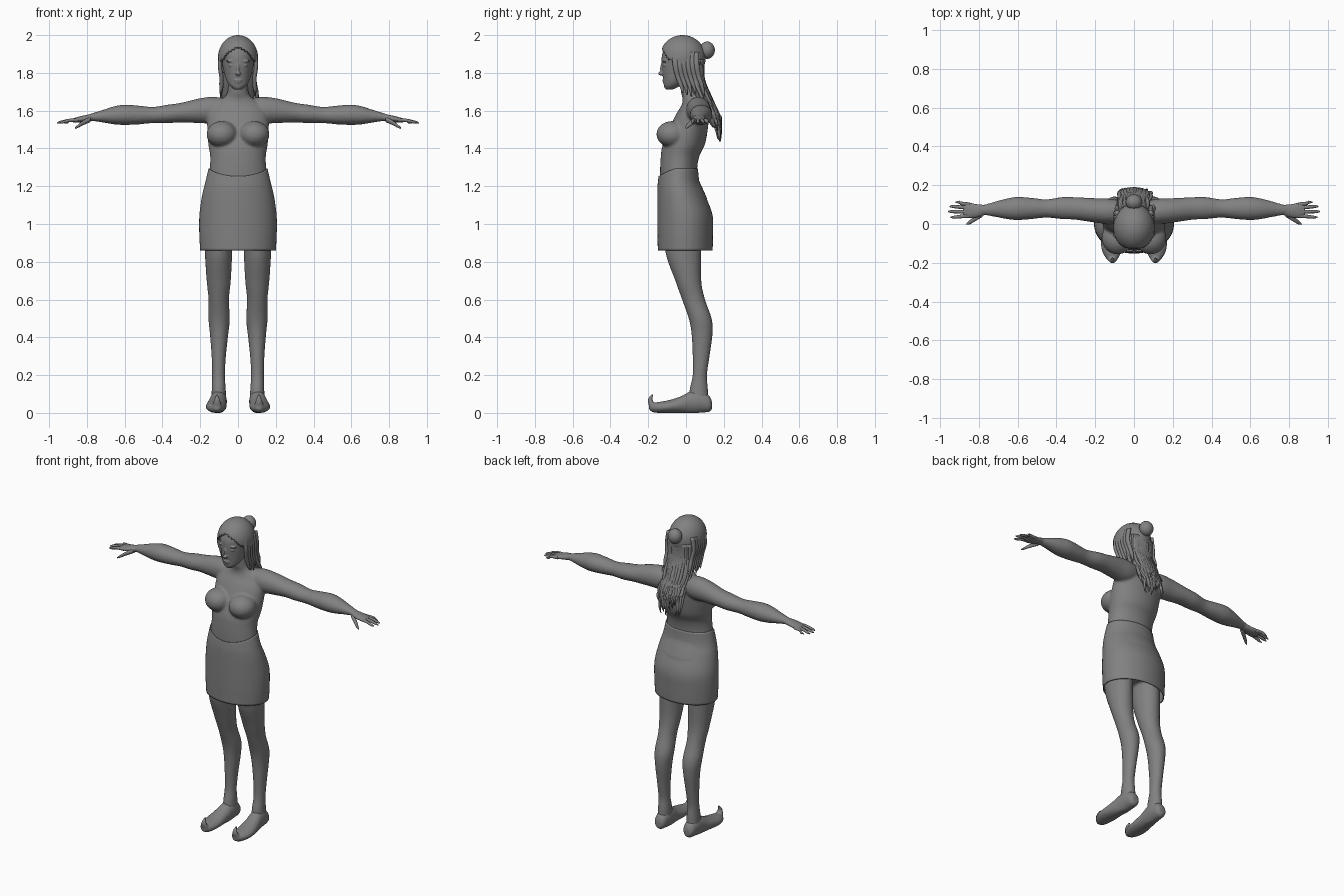
import bpy, bmesh, math, random
from mathutils import Vector, Matrix

random.seed(4)
grey = bpy.data.materials.new("plain_grey")
grey.diffuse_color = (0.22, 0.22, 0.22, 1)
AXES = {'z': (Vector((1, 0, 0)), Vector((0, 1, 0))),
        'x': (Vector((0, 1, 0)), Vector((0, 0, 1))),
        'y': (Vector((1, 0, 0)), Vector((0, 0, 1)))}


def smooth_rows(rows, steps):
    """Catmull-Rom interpolation between the cross-sections."""
    out = []
    for i in range(len(rows) - 1):
        p0, p1 = Vector(rows[max(i - 1, 0)]), Vector(rows[i])
        p2, p3 = Vector(rows[i + 1]), Vector(rows[min(i + 2, len(rows) - 1)])
        for k in range(steps):
            t = k / steps
            out.append(0.5 * (2 * p1 + (p2 - p0) * t + (2 * p0 - 5 * p1 + 4 * p2 - p3) * t * t
                              + (3 * p1 - p0 - 3 * p2 + p3) * t ** 3))
    return out + [Vector(rows[-1])]


def loft(bm, rows, axis='z', n=24, steps=4, cap=True, side=1):
    """Skin elliptical sections (x, y, z, radius_u, radius_v)."""
    u, v = AXES[axis]
    rings = []
    for r in smooth_rows(rows, steps):
        c = Vector((r[0] * side, r[1], r[2]))
        rings.append([bm.verts.new(c + u * r[3] * math.cos(a) + v * r[4] * math.sin(a))
                      for a in (2 * math.pi * i / n for i in range(n))])
    faces = []
    for a, b in zip(rings, rings[1:]):
        for i in range(n):
            j = (i + 1) % n
            faces.append(bm.faces.new((a[i], a[j], b[j], b[i])))
    if cap:
        faces += [bm.faces.new(rings[0][::-1]), bm.faces.new(rings[-1])]
    bmesh.ops.recalc_face_normals(bm, faces=faces)
    return rings


def ball(bm, loc, rad, seg=24):
    m = Matrix.Translation(loc) @ Matrix.Diagonal((*rad, 1))
    return bmesh.ops.create_uvsphere(bm, u_segments=seg, v_segments=seg // 2, radius=1, matrix=m)


def finish(bm, name, voxel=0, relax=0):
    me = bpy.data.meshes.new(name)
    bm.to_mesh(me)
    bm.free()
    me.materials.append(grey)
    me.shade_smooth()
    ob = bpy.data.objects.new(name, me)
    bpy.context.collection.objects.link(ob)
    if voxel:
        m = ob.modifiers.new("fuse", 'REMESH')
        m.mode, m.voxel_size, m.use_smooth_shade = 'VOXEL', voxel, True
        s = ob.modifiers.new("relax", 'SMOOTH')
        s.factor, s.iterations = 0.5, relax
    return ob


# Body: torso, bust, arms and legs fused into one skin
bm = bmesh.new()
loft(bm, [(0, 0, .93, .16, .10), (0, -.005, 1.1, .18, .125), (0, -.037, 1.25, .155, .10),
          (0, -.033, 1.35, .147, .101), (0, -.012, 1.42, .157, .112), (0, .012, 1.5, .163, .103),
          (0, .035, 1.58, .16, .088), (0, .047, 1.63, .13, .07), (0, .04, 1.665, .08, .058),
          (0, .025, 1.70, .055, .052), (0, .015, 1.8, .05, .05)], n=40)
for s in (1, -1):
    ball(bm, (.085 * s, -.073, 1.475), (.082, .084, .07))
    loft(bm, [(.02, .06, 1.61, .05, .045), (.12, .065, 1.603, .065, .07), (.2, .07, 1.6, .063, .066),
              (.3, .08, 1.59, .058, .052), (.37, .082, 1.583, .057, .049), (.45, .08, 1.577, .047, .043),
              (.52, .08, 1.577, .054, .049), (.6, .08, 1.578, .06, .054), (.66, .078, 1.575, .052, .047),
              (.7, .077, 1.572, .043, .037), (.77, .073, 1.566, .027, .021), (.8, .071, 1.56, .027, .018)],
         'x', side=s)
    loft(bm, [(.1, -.01, 1.02, .075, .09), (.103, -.015, .86, .073, .096), (.102, .012, .7, .064, .069),
              (.102, .04, .6, .054, .061), (.1, .075, .5, .057, .061), (.1, .085, .42, .049, .056),
              (.102, .08, .3, .038, .045), (.103, .073, .2, .034, .038), (.102, .068, .13, .037, .048),
              (.102, .065, .06, .04, .055)], side=s)
finish(bm, "body", .008, 3)

# Hands with four fingers and a thumb each
for s, label in ((1, "left"), (-1, "right")):
    bm = bmesh.new()
    loft(bm, [(.76, .073, 1.566, .024, .019), (.81, .068, 1.558, .034, .018),
              (.85, .07, 1.552, .039, .014), (.88, .072, 1.548, .034, .009)], 'x', side=s)
    for y0, y1, tip in ((.043, .035, .945), (.063, .064, .958), (.083, .09, .95), (.1, .112, .92)):
        loft(bm, [(.845, y0, 1.551, .011, .01), (.89, (y0 + y1) / 2, 1.549, .0095, .009),
                  (tip - .02, y1, 1.54, .008, .0075), (tip, y1, 1.535, .003, .003)], 'x', 10, side=s)
    loft(bm, [(.78, .055, 1.555, .018, .015), (.815, .03, 1.538, .014, .013),
              (.845, .01, 1.519, .011, .009), (.862, 0, 1.508, .004, .004)], 'x', 12, side=s)
    finish(bm, label + "_hand")

    # Flat-soled shoe with a curled-up toe
    bm = bmesh.new()
    loft(bm, [(.102, .137, .04, .02, .022), (.102, .12, .05, .036, .045), (.103, .07, .06, .044, .06),
              (.106, .025, .055, .046, .06), (.111, -.02, .045, .05, .046), (.115, -.08, .035, .055, .035),
              (.116, -.13, .03, .051, .03), (.113, -.17, .028, .036, .026), (.111, -.195, .03, .014, .015)],
         'y', side=s)
    loft(bm, [(.111, -.165, .02, .03, .025), (.111, -.181, .045, .024, .018),
              (.111, -.19, .07, .015, .012), (.111, -.181, .092, .008, .008),
              (.111, -.172, .103, .002, .003)], n=16, side=s)
    for v in bm.verts:
        v.co.z = max(v.co.z, 0)
    finish(bm, label + "_shoe", .006, 2)

# Skirt with a waistline dipping at the front
bm = bmesh.new()
rings = loft(bm, [(0, -.004, .86, .2, .145), (0, -.004, .95, .205, .147), (0, -.006, 1.05, .204, .146),
                  (0, -.025, 1.15, .19, .127), (0, -.039, 1.22, .173, .111),
                  (0, -.041, 1.295, .156, .104)], n=56, steps=5, cap=False)
for ring in rings[-9:]:
    w = (ring[0].co.z - 1.2) / .095
    for v in ring:
        v.co.z -= .042 * max(w, 0) * max(0, (-.041 - v.co.y) / .104) ** 1.5
skirt = finish(bm, "skirt")
m = skirt.modifiers.new("cloth", 'SOLIDIFY')
m.thickness, m.offset = .006, -1

# Head with brows, eyes, nose and lips
bm = bmesh.new()
loft(bm, [(0, -.088, 1.712, .02, .018), (0, -.073, 1.732, .044, .044), (0, -.055, 1.76, .061, .064),
          (0, -.03, 1.8, .074, .095), (0, -.021, 1.85, .083, .108), (0, -.017, 1.9, .088, .109),
          (0, -.015, 1.95, .073, .085), (0, -.015, 1.985, .03, .035)], n=36)
ball(bm, (0, -.132, 1.797), (.014, .016, .011))
ball(bm, (0, -.126, 1.822), (.009, .011, .032))
ball(bm, (0, -.114, 1.761), (.024, .012, .006))
ball(bm, (0, -.112, 1.75), (.02, .012, .006))
ball(bm, (0, -.1, 1.727), (.02, .016, .014))
for s in (1, -1):
    ball(bm, (.036 * s, -.112, 1.862), (.027, .013, .007))
    ball(bm, (.035 * s, -.11, 1.84), (.015, .0115, .008))
finish(bm, "head", .004, 2)

# Hair cap cut open around the face along a centre parting
bm = bmesh.new()
ball(bm, (0, -.018, 1.88), (.106, .122, .12), 64)
gone = []
for f in bm.faces:
    c = f.calc_center_median()
    if c.y < -.045 and c.z < 1.935 - 9 * c.x ** 2 or c.z < 1.79:
        gone.append(f)
bmesh.ops.delete(bm, geom=gone, context='FACES')
cap = finish(bm, "hair_cap")
m = cap.modifiers.new("thickness", 'SOLIDIFY')
m.thickness, m.offset = .012, -1

# Hair down the back: a soft mass covered by loose strands
bm = bmesh.new()
loft(bm, [(0, .03, 1.87, .09, .06), (0, .045, 1.77, .088, .055), (0, .085, 1.67, .085, .045),
          (0, .125, 1.58, .075, .035), (0, .158, 1.51, .05, .016)], n=28)
for i in range(26):
    t = -1 + 2 * i / 25
    x, end = t * .085, random.uniform(1.43, 1.52)
    w, back = random.uniform(.008, .012), .045 * math.sqrt(1 - t * t)
    j = random.uniform(-.015, .015)
    loft(bm, [(x, .045 + back, 1.87, w, .01), (x, .045 + back, 1.77, w, .01),
              (x + j, .085 + back, 1.67, w, .01), (x * .95 - j, .13 + back * .9, 1.58, w, .01),
              (x * .9 + j, .16 + back * .5, end + .05, w * .8, .008),
              (x * .85, .168 + back * .3, end, .002, .002)], n=8)
finish(bm, "back_hair")

# Locks falling beside the face and neck
bm = bmesh.new()
for s in (1, -1):
    for k in range(6):
        y, low = -.055 + k * .022, 1.69 - .008 * (k % 3)
        loft(bm, [(.085, y, 1.91, .012, .016), (.096, y, 1.84, .011, .016),
                  (.088, y + .012, 1.78, .011, .014), (.088, y + .03, 1.73, .011, .011),
                  (.092 - .004 * (k % 2), y + .04, low, .003, .003)], n=10, side=s)
finish(bm, "side_locks")

# Hair bun
bm = bmesh.new()
ball(bm, (0, .112, 1.92), (.043, .041, .046), 28)
finish(bm, "hair_bun")
